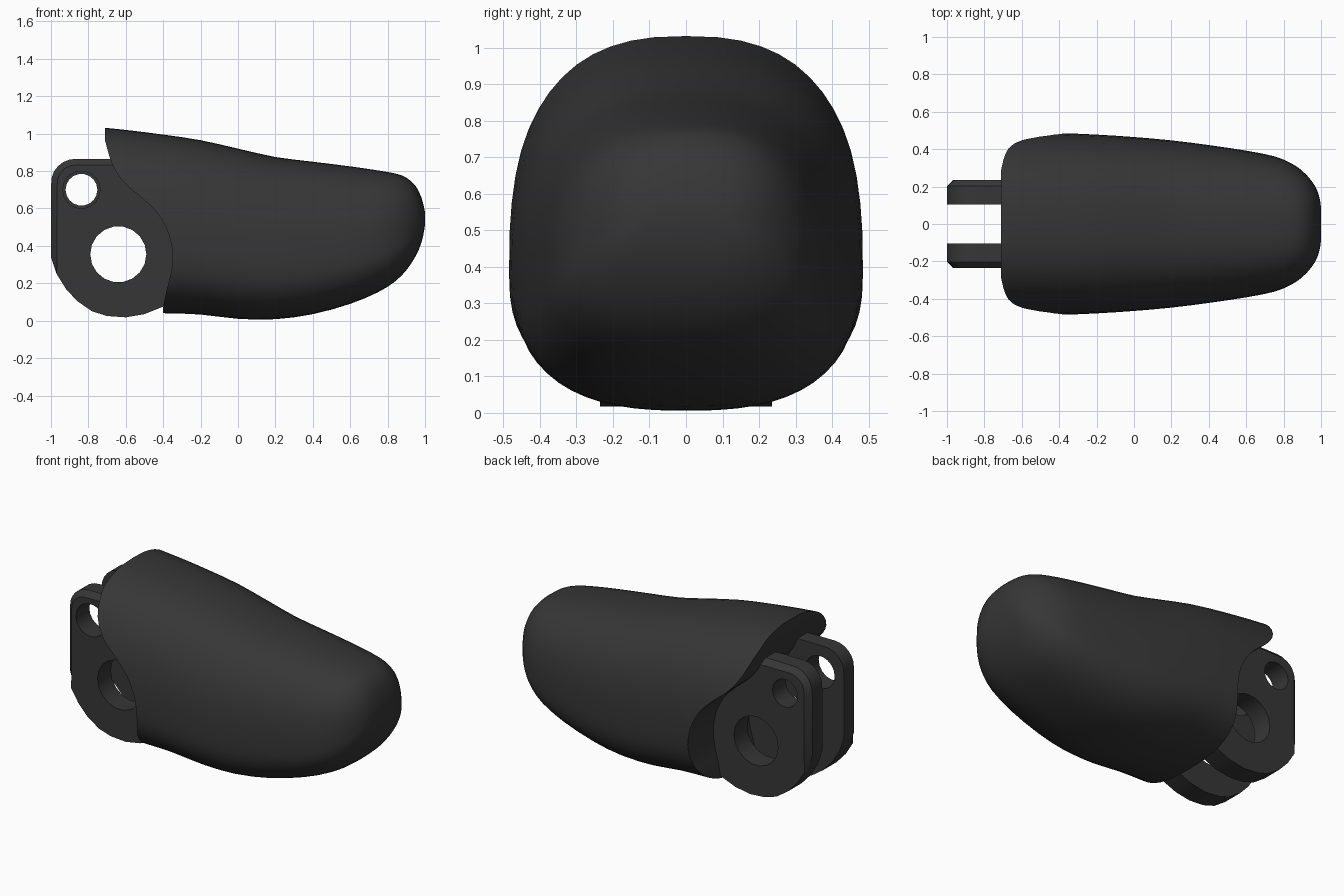
import bpy, bmesh, math
from mathutils import Vector

cube = bpy.data.objects.get("Cube")
if cube:
    bpy.data.objects.remove(cube, do_unlink=True)

GRAY = (0.037, 0.037, 0.037, 1)
dark_gray = bpy.data.materials.new("dark_gray")
dark_gray.use_nodes = True
dark_gray.diffuse_color = GRAY
shader = dark_gray.node_tree.nodes["Principled BSDF"]
shader.inputs["Base Color"].default_value = GRAY
shader.inputs["Roughness"].default_value = 0.6


def loft(name, rings):
    """Join equal-length closed rings into a capped solid."""
    bm = bmesh.new()
    rows = [[bm.verts.new(p) for p in ring] for ring in rings]
    count = len(rows[0])
    for a, b in zip(rows, rows[1:]):
        for i in range(count):
            j = (i + 1) % count
            bm.faces.new((a[i], a[j], b[j], b[i]))
    bm.faces.new(rows[0])
    bm.faces.new(rows[-1])
    bmesh.ops.recalc_face_normals(bm, faces=bm.faces)
    mesh = bpy.data.meshes.new(name)
    bm.to_mesh(mesh)
    bm.free()
    obj = bpy.data.objects.new(name, mesh)
    mesh.materials.append(dark_gray)
    bpy.context.collection.objects.link(obj)
    return obj


def activate(obj):
    bpy.ops.object.select_all(action="DESELECT")
    obj.select_set(True)
    bpy.context.view_layer.objects.active = obj


def cut(obj, cutter):
    cutter.hide_render = True
    mod = obj.modifiers.new("cut", "BOOLEAN")
    mod.operation = "DIFFERENCE"
    mod.solver = "EXACT"
    mod.object = cutter
    activate(obj)
    bpy.ops.object.modifier_apply(modifier=mod.name)
    bpy.data.objects.remove(cutter, do_unlink=True)


def smooth(obj, degrees):
    activate(obj)
    bpy.ops.object.shade_smooth_by_angle(angle=math.radians(degrees))


def spline(points, steps):
    """Catmull-Rom curve through the points."""
    pts = [Vector(p) for p in points]
    pts = [pts[0]] + pts + [pts[-1]]
    out = []
    for a, b, c, d in zip(pts, pts[1:], pts[2:], pts[3:]):
        for k in range(steps):
            t = k / steps
            out.append(b + (c - a) * t / 2 + (a * 2 - b * 5 + c * 4 - d) * t**2 / 2
                       + (b * 3 - a - c * 3 + d) * t**3 / 2)
    return out + [pts[-1]]


def body_ring(x, bottom, top, half_width, sides=56):
    """Rounded section, widest a little below the middle."""
    middle = bottom + 0.36 * (top - bottom)
    ring = []
    for i in range(sides):
        a = math.tau * i / sides
        c, s = math.cos(a), math.sin(a)
        reach = top - middle if s > 0 else middle - bottom
        power = 2 / 2.55
        y = half_width * math.copysign(abs(c) ** power, c)
        z = middle + reach * math.copysign(abs(s) ** power, s)
        ring.append((x, y, z))
    return ring


# Body: x, bottom, top, half width
stations = [
    (-0.8, 0.04, 1.04, 0.49), (-0.6, 0.04, 1.02, 0.49), (-0.4, 0.04, 0.995, 0.486),
    (-0.2, 0.033, 0.965, 0.478), (0, 0.01, 0.92, 0.465), (0.2, 0.008, 0.875, 0.447),
    (0.4, 0.035, 0.85, 0.422), (0.6, 0.09, 0.825, 0.392), (0.75, 0.153, 0.803, 0.362),
    (0.84, 0.21, 0.787, 0.325), (0.9, 0.27, 0.765, 0.284), (0.95, 0.345, 0.72, 0.23),
    (0.98, 0.415, 0.66, 0.178), (0.995, 0.48, 0.605, 0.125), (1, 0.52, 0.575, 0.08),
]
body = loft("body", [body_ring(*s) for s in spline(stations, 2)])

# Curved hollow at the rear of the body
edge = spline([(-0.71, 0.96), (-0.67, 0.83), (-0.6, 0.73), (-0.5, 0.645), (-0.42, 0.56),
               (-0.37, 0.46), (-0.35, 0.35), (-0.36, 0.25), (-0.385, 0.15), (-0.4, 0.07)], 3)
outline = [(-1.2, 1.3), (-0.71, 1.3)] + [tuple(p) for p in edge] + [(-0.4, -0.2), (-1.2, -0.2)]
cut(body, loft("rear_cutter", [[(x, y, z) for x, z in outline] for y in (-1, 1)]))
smooth(body, 35)

# Hinge lugs: plate outline from the lower end round to the top
plate = [(-0.3, 0.12), (-0.4, 0.075), (-0.5, 0.035), (-0.6, 0.018), (-0.7, 0.025),
         (-0.78, 0.05), (-0.86, 0.105), (-0.92, 0.17), (-0.97, 0.25), (-1, 0.34), (-1, 0.72)]
plate += [(-0.87 - 0.13 * math.cos(a), 0.735 + 0.13 * math.sin(a))
          for a in (math.pi * k / 12 for k in range(1, 7))]
plate += [(-0.5, 0.865), (-0.3, 0.6)]


def bevelled(x, z):
    """Pull the rear and upper edge inward for the outer chamfer."""
    if z < 0.3 or x > -0.4:
        return x, z
    return max(x, -0.967) if z < 0.73 else x + 0.033 * min(1, max(0, (-0.87 - x) / 0.13)), \
        z - 0.033 * min(1, max(0, (z - 0.735) / 0.13))


def hole(name, x, z, radius, sides):
    ring = [(x + radius * math.cos(math.tau * i / sides),
             z + radius * math.sin(math.tau * i / sides)) for i in range(sides)]
    return loft(name, [[(px, y, pz) for px, pz in ring] for y in (-1, 1)])


for name, side, pin_radius in (("left_lug", 1, 0.085), ("right_lug", -1, 0.1)):
    rings = [[(x, side * y, z) for x, z in plate] for y in (0.105, 0.203)]
    rings.append([(x, side * 0.235, z) for x, z in (bevelled(*p) for p in plate)])
    lug = loft(name, rings)
    cut(lug, hole("main_hole_cutter", -0.64, 0.355, 0.15, 18))
    cut(lug, hole("pin_hole_cutter", -0.837, 0.7, pin_radius, 18))
    smooth(lug, 25)
